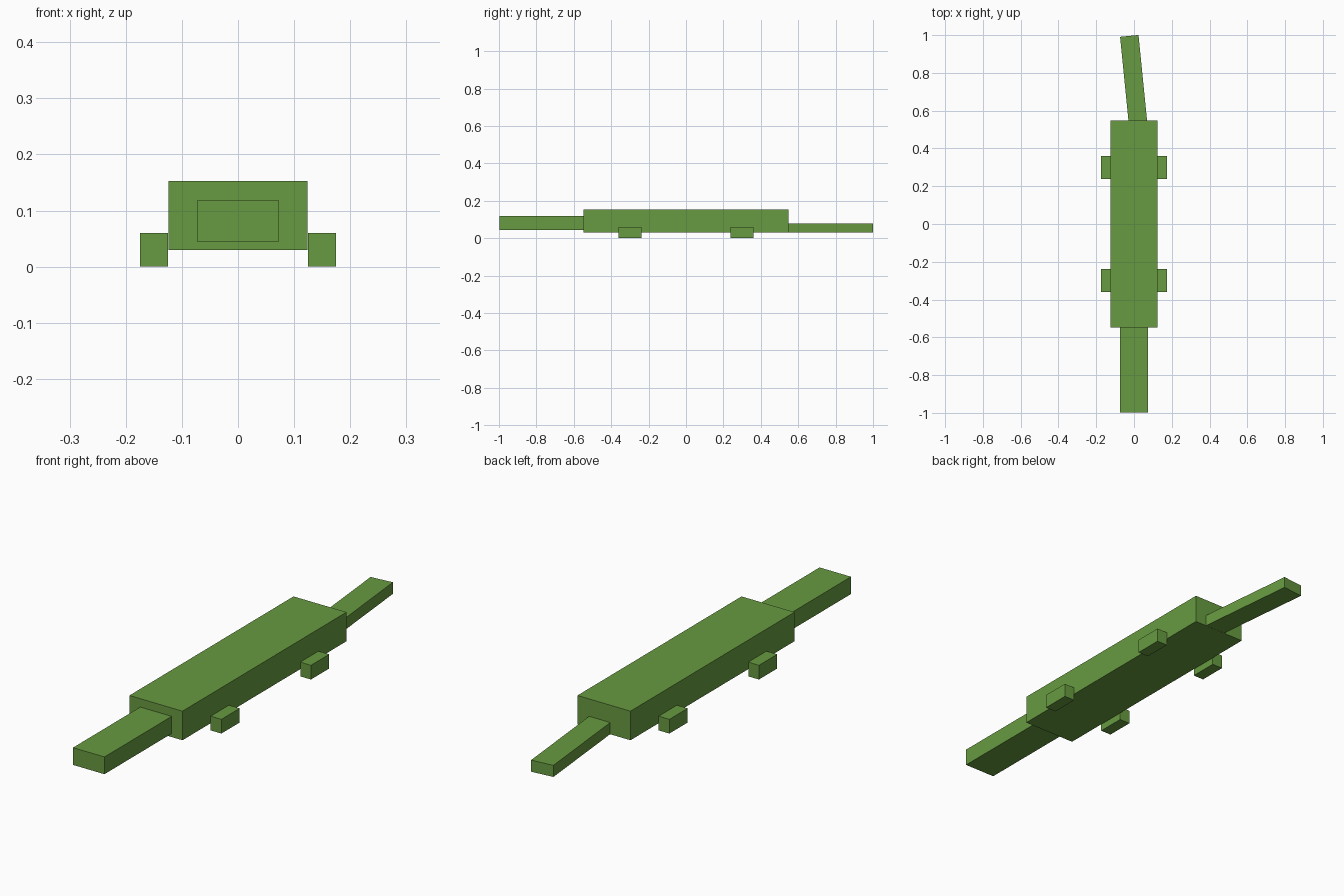
import bpy
from mathutils import Matrix, Vector

default_cube = bpy.data.objects.get("Cube")
if default_cube:
    bpy.data.objects.remove(default_cube, do_unlink=True)

import bmesh

# Single leaf green colour
green = bpy.data.materials.new("leaf_green")
green.use_nodes = True
colour = (0.137, 0.325, 0.052, 1)
green.diffuse_color = colour
green.node_tree.nodes["Principled BSDF"].inputs["Base Color"].default_value = colour


def box(name, centre, size, turn=0.0):
    """Flat-shaded box, turned about the vertical through its centre."""
    bm = bmesh.new()
    bmesh.ops.create_cube(bm, size=1, matrix=Matrix.Diagonal((*size, 1)))
    mesh = bpy.data.meshes.new(name)
    bm.to_mesh(mesh)
    bm.free()
    mesh.materials.append(green)
    obj = bpy.data.objects.new(name, mesh)
    obj.location = Vector(centre)
    obj.rotation_euler.z = turn
    bpy.context.collection.objects.link(obj)
    return obj


# Long flat body
box("body", (0, 0, 0.0915), (0.248, 1.096, 0.123))

# Snout, its back end sunk into the body
box("head", (0, -0.7475, 0.081), (0.147, 0.499, 0.073))

# Tail, swung slightly to one side
box("tail", (0, 0.747, 0.055), (0.098, 0.5, 0.049), turn=0.1)

# Four stubby legs
for side, x in (("left", 0.1495), ("right", -0.1495)):
    for end, y in (("front", -0.299), ("back", 0.299)):
        box(f"{end}_{side}_leg", (x, y, 0.03), (0.05, 0.122, 0.06))
